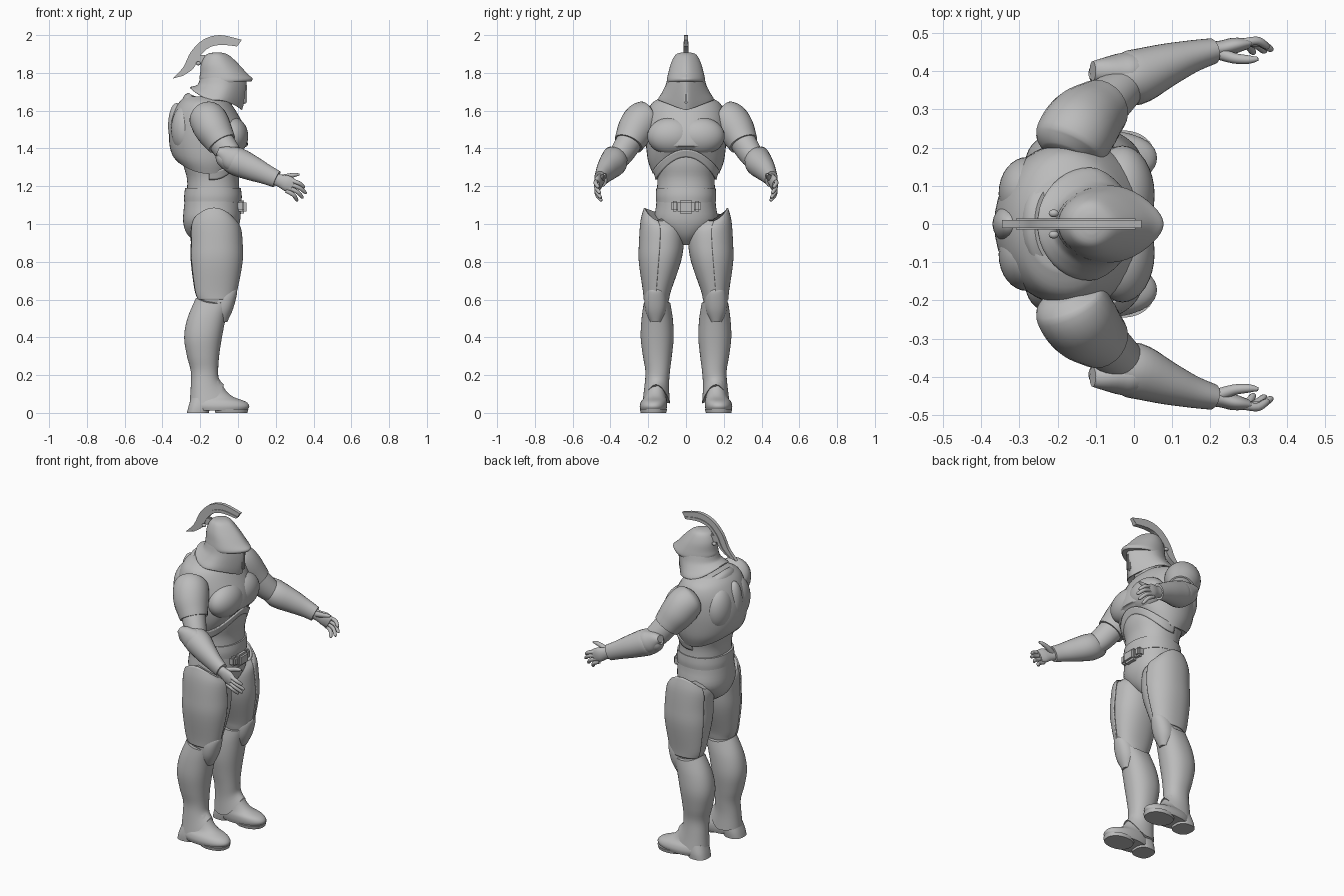
import bpy, bmesh
from math import sin, cos, pi, radians
from mathutils import Vector

cube = bpy.data.objects.get("Cube")
if cube:
    bpy.data.objects.remove(cube)

GREY = (0.5, 0.5, 0.5, 1)
armour = bpy.data.materials.new("armour_grey")
armour.use_nodes = True
armour.diffuse_color = GREY
armour.node_tree.nodes["Principled BSDF"].inputs["Base Color"].default_value = GREY
parts = []


def finish(name, bm, mirror=False, closed=True):
    if closed:
        bmesh.ops.recalc_face_normals(bm, faces=bm.faces)
    mesh = bpy.data.meshes.new(name)
    bm.to_mesh(mesh)
    bm.free()
    mesh.materials.append(armour)
    ob = bpy.data.objects.new(name, mesh)
    bpy.context.collection.objects.link(ob)
    if mirror:
        mod = ob.modifiers.new("mirror", 'MIRROR')
        mod.use_axis = (False, True, False)
        mod.use_mirror_merge = False
    parts.append(ob)
    return ob


def smooth_rows(rows, steps=4):
    """Catmull-Rom interpolation of section rows."""
    out = []
    for i in range(len(rows) - 1):
        a, b, c, d = (rows[max(i - 1, 0)], rows[i], rows[i + 1], rows[min(i + 2, len(rows) - 1)])
        for s in range(steps):
            t = s / steps
            out.append([q + 0.5 * t * (r - p + t * (2 * p - 5 * q + 4 * r - u + t * (3 * (q - r) + u - p)))
                        for p, q, r, u in zip(a, b, c, d)])
    return out + [list(rows[-1])]


def skin(rings, closed=True):
    bm = bmesh.new()
    loops = [[bm.verts.new(v) for v in ring] for ring in rings]
    n = len(loops[0])
    for lo, hi in zip(loops, loops[1:]):
        for i in range(n if closed else n - 1):
            j = (i + 1) % n
            bm.faces.new((lo[i], lo[j], hi[j], hi[i]))
    if closed:
        bm.faces.new(loops[0])
        bm.faces.new(loops[-1])
    return bm


def loft(name, rows, mirror=False, p=2.2, taper=0, arc=None, grow=0, thick=0.008):
    """Level sections: back x, front x, y min, y max, z, then front, back and outer lift.
    With an arc (degrees) only that span is made, as a plate."""
    rows = smooth_rows([tuple(r) + (0,) * (8 - len(r)) for r in rows])
    n = 40
    if arc:
        angles = [radians(arc[0] + (arc[1] - arc[0]) * i / n) for i in range(n + 1)]
    else:
        angles = [2 * pi * i / n for i in range(n)]
    rings = []
    for xb, xf, y0, y1, z, front, back, outer in rows:
        ring = []
        for a in angles:
            c, s = cos(a), sin(a)
            k = (abs(c) ** p + abs(s) ** p) ** (-1 / p)
            x = (xb + xf) / 2 + ((xf - xb) / 2 + grow) * c * k
            y = (y0 + y1) / 2 + ((y1 - y0) / 2 + grow) * s * k * (1 - taper * max(c, 0) ** 2)
            ring.append((x, y, z + (front if c > 0 else back) * c * c + outer * s))
        rings.append(ring)
    ob = finish(name, skin(rings, not arc), mirror, not arc)
    if arc:
        mod = ob.modifiers.new("thickness", 'SOLIDIFY')
        mod.thickness, mod.offset = thick, 0
    return ob


def centred(rows):
    """Sections symmetric in y: back x, front x, half width, z, lifts."""
    return [(r[0], r[1], -r[2], r[2]) + tuple(r[3:]) for r in rows]


def tube(name, rows, n=24):
    """Sections across a path: x, y, z, side radius, upright radius."""
    rows = smooth_rows(rows)
    pts = [Vector(r[:3]) for r in rows]
    rings = []
    for i, r in enumerate(rows):
        t = (pts[min(i + 1, len(pts) - 1)] - pts[max(i - 1, 0)]).normalized()
        side = t.cross(Vector((0, 0, 1))).normalized()
        up = side.cross(t)
        rings.append([pts[i] + side * r[3] * cos(2 * pi * k / n) + up * r[4] * sin(2 * pi * k / n)
                      for k in range(n)])
    return finish(name, skin(rings), True)


def blob(name, centre, radii, mirror=True):
    bm = bmesh.new()
    bmesh.ops.create_uvsphere(bm, u_segments=32, v_segments=20, radius=1)
    bmesh.ops.scale(bm, vec=radii, verts=bm.verts)
    bmesh.ops.translate(bm, vec=centre, verts=bm.verts)
    return finish(name, bm, mirror)


def block(name, centre, size, bevel, mirror=False):
    bm = bmesh.new()
    bmesh.ops.create_cube(bm, size=1)
    bmesh.ops.scale(bm, vec=size, verts=bm.verts)
    bmesh.ops.translate(bm, vec=centre, verts=bm.verts)
    bmesh.ops.bevel(bm, geom=bm.edges[:], offset=bevel, segments=2, affect='EDGES')
    return finish(name, bm, mirror)


# Torso
loft("chest_armour", centred([(-.315, .02, .175, 1.265, .125, .06), (-.345, .04, .2, 1.33, .08, .03),
                              (-.363, .052, .212, 1.42), (-.363, .04, .215, 1.5), (-.345, .0, .207, 1.58),
                              (-.315, -.04, .18, 1.64), (-.28, -.08, .12, 1.675)]), p=2.05)
loft("abdomen", centred([(-.27, .01, .155, 1.16), (-.27, .005, .152, 1.24),
                         (-.29, .02, .165, 1.32), (-.29, .02, .17, 1.42)]))
blob("pectorals", (-.03, .075, 1.465), (.084, .13, .1))
blob("shoulder_blades", (-.28, .08, 1.5), (.074, .095, .13))
blob("spine_plate", (-.325, 0, 1.52), (.045, .05, .12), False)
loft("rib_band", centred([(-.27, .014, .154, 1.235, .12), (-.28, .028, .168, 1.285, .11)]),
     arc=(-100, 100), grow=.003)
loft("collar", centred([(-.3, .005, .165, 1.59, -.08, .05), (-.285, -.015, .155, 1.63, -.08, .05),
                        (-.26, -.035, .13, 1.645, -.08, .05)]), taper=.3)
loft("neck", centred([(-.22, -.04, .085, 1.55), (-.2, -.03, .08, 1.64), (-.2, -.02, .08, 1.74)]))

# Hips and belt
loft("pelvis", centred([(-.2, -.07, .03, .89), (-.265, -.02, .1, .94), (-.29, .01, .165, 1.01),
                        (-.285, .015, .158, 1.1), (-.275, .01, .153, 1.18)]))
loft("belt", centred([(-.285, .018, .158, 1.12, -.01), (-.285, .02, .16, 1.15), (-.28, .015, .157, 1.19)]))
block("buckle", (.02, 0, 1.09), (.05, .09, .07), .012)
block("buckle_wings", (.01, .06, 1.095), (.045, .04, .055), .01, True)

# Legs
thigh = [(-.2, -.04, .1, .205, .55), (-.212, -.025, .09, .217, .6), (-.23, -.01, .078, .222, .65),
         (-.25, .018, .027, .243, .8), (-.25, .018, .012, .242, .9), (-.25, .008, .02, .234, 1.0, -.02, -.02, .015),
         (-.235, -.02, .07, .216, 1.075, -.06, -.06, .01)]
loft("thighs", thigh, True)
loft("thigh_plates", thigh[1:], True, arc=(5, 155), grow=.003)
loft("greaves", [(-.255, -.075, .085, .232, .05, .1, .015), (-.25, -.1, .09, .22, .14, .04),
                 (-.25, -.105, .085, .215, .22), (-.27, -.1, .075, .228, .3), (-.285, -.085, .065, .24, .4),
                 (-.268, -.06, .07, .235, .5, .02), (-.222, -.03, .083, .224, .58, .02, .03)], True)
loft("knee_guards", [(-.13, -.058, .13, .19, .48), (-.14, -.03, .105, .215, .54), (-.14, -.012, .1, .22, .6),
                     (-.14, -.004, .11, .212, .645), (-.12, -.015, .13, .2, .66)], True)
loft("boots", [(-.23, .045, .105, .24, .012), (-.245, .06, .1, .245, .035), (-.245, .04, .1, .238, .06),
               (-.235, -.025, .105, .22, .085), (-.23, -.065, .108, .212, .12), (-.22, -.095, .11, .205, .17)], True)
loft("soles", [(-.12, .05, .105, .24, 0), (-.125, .055, .1, .245, .02)], True)
loft("boot_heels", [(-.27, -.155, .112, .23, 0), (-.262, -.145, .108, .23, .035),
                    (-.248, -.125, .108, .222, .08)], True, p=2.6)

# Arms
tube("shoulder_guards", [(-.18, .18, 1.57, .06, .06), (-.172, .2, 1.562, .092, .088), (-.155, .232, 1.547, .1, .1),
                         (-.13, .265, 1.5, .098, .098), (-.1, .292, 1.45, .085, .086),
                         (-.085, .304, 1.425, .078, .08)])
tube("upper_arms", [(-.12, .27, 1.48, .07, .072), (-.08, .31, 1.42, .066, .07), (-.045, .342, 1.37, .06, .066),
                    (-.01, .37, 1.33, .05, .055)])
tube("forearms", [(-.105, .4, 1.375, .022, .025), (-.085, .393, 1.363, .04, .05), (-.05, .38, 1.348, .058, .066),
                  (.0, .383, 1.328, .073, .076), (.08, .414, 1.293, .058, .066),
                  (.15, .438, 1.262, .043, .053), (.205, .452, 1.237, .034, .046)])
tube("elbow_guards", [(-.108, .4, 1.385, .026, .02), (-.075, .4, 1.37, .036, .045),
                      (-.03, .398, 1.345, .05, .066), (.02, .4, 1.328, .05, .06)])
tube("palms", [(.19, .452, 1.24, .025, .032), (.225, .458, 1.228, .021, .034), (.26, .466, 1.215, .021, .042),
               (.29, .471, 1.2, .015, .038)])
tips = [(.352, .462, 1.192), (.362, .455, 1.162), (.345, .45, 1.137), (.315, .446, 1.122)]
for i, (x, y, z) in enumerate(tips):
    root = Vector((.275 - .007 * i, .472, 1.23 - .018 * i))
    tip = Vector((x, y, z))
    mid = (root + tip) / 2 + Vector((.008, .012, .006))
    tube(f"finger_{i + 1}", [(*root, .011, .011), (*mid, .011, .011), (*(mid.lerp(tip, .8)), .009, .009),
                             (*tip, .004, .004)], 12)
tube("thumbs", [(.215, .45, 1.24, .018, .018), (.26, .434, 1.252, .014, .014), (.3, .43, 1.26, .011, .011),
                (.325, .432, 1.262, .005, .005)], 12)

# Helmet
loft("helmet_dome", centred([(-.13, -.09, .025, 1.908), (-.17, -.05, .056, 1.895), (-.195, .0, .08, 1.85),
                             (-.2, .05, .094, 1.8, -.005), (-.204, .077, .101, 1.765, .005, .01),
                             (-.2, .07, .098, 1.75, .005, .01)]),
     p=2, taper=.3)
loft("face_mask", centred([(-.2, .045, .098, 1.775), (-.212, .043, .108, 1.735, -.01, .005),
                           (-.232, .036, .125, 1.7, -.035, .03), (-.252, .025, .146, 1.665, -.05, .06),
                           (-.245, .018, .142, 1.655, -.05, .06), (-.2, -.01, .1, 1.68, -.05, .05)]),
     p=2, taper=.5)
block("nose_ridge", (.034, 0, 1.69), (.025, .022, .11), .008)

# Crest: a thin curved fin with a raised base strip, and its mounts
outer = [(-.345, 1.77), (-.29, 1.83), (-.25, 1.91), (-.185, 1.975), (-.095, 2.0), (.02, 1.975)]
inner = [(-.29, 1.785), (-.235, 1.825), (-.2, 1.89), (-.15, 1.935), (-.085, 1.948), (-.005, 1.94)]


def fin(name, top, bottom, half):
    rows = smooth_rows([a + b for a, b in zip(top, bottom)])
    finish(name, skin([[(a, -half, b), (a, half, b), (c, half, d), (c, -half, d)] for a, b, c, d in rows]))


fin("crest", outer, inner, .01)
middle = [(a + (c - a) * .65, b + (d - b) * .65) for (a, b), (c, d) in zip(outer, inner)]
fin("crest_base", middle, inner, .014)
block("crest_mount", (-.195, 0, 1.87), (.05, .022, .05), .006)
blob("crest_pegs", (-.21, .028, 1.85), (.013, .01, .01))

# Smooth shading with crisp rims
bpy.ops.object.select_all(action='DESELECT')
for ob in parts:
    ob.select_set(True)
bpy.context.view_layer.objects.active = parts[0]
bpy.ops.object.shade_smooth_by_angle(angle=radians(35))
